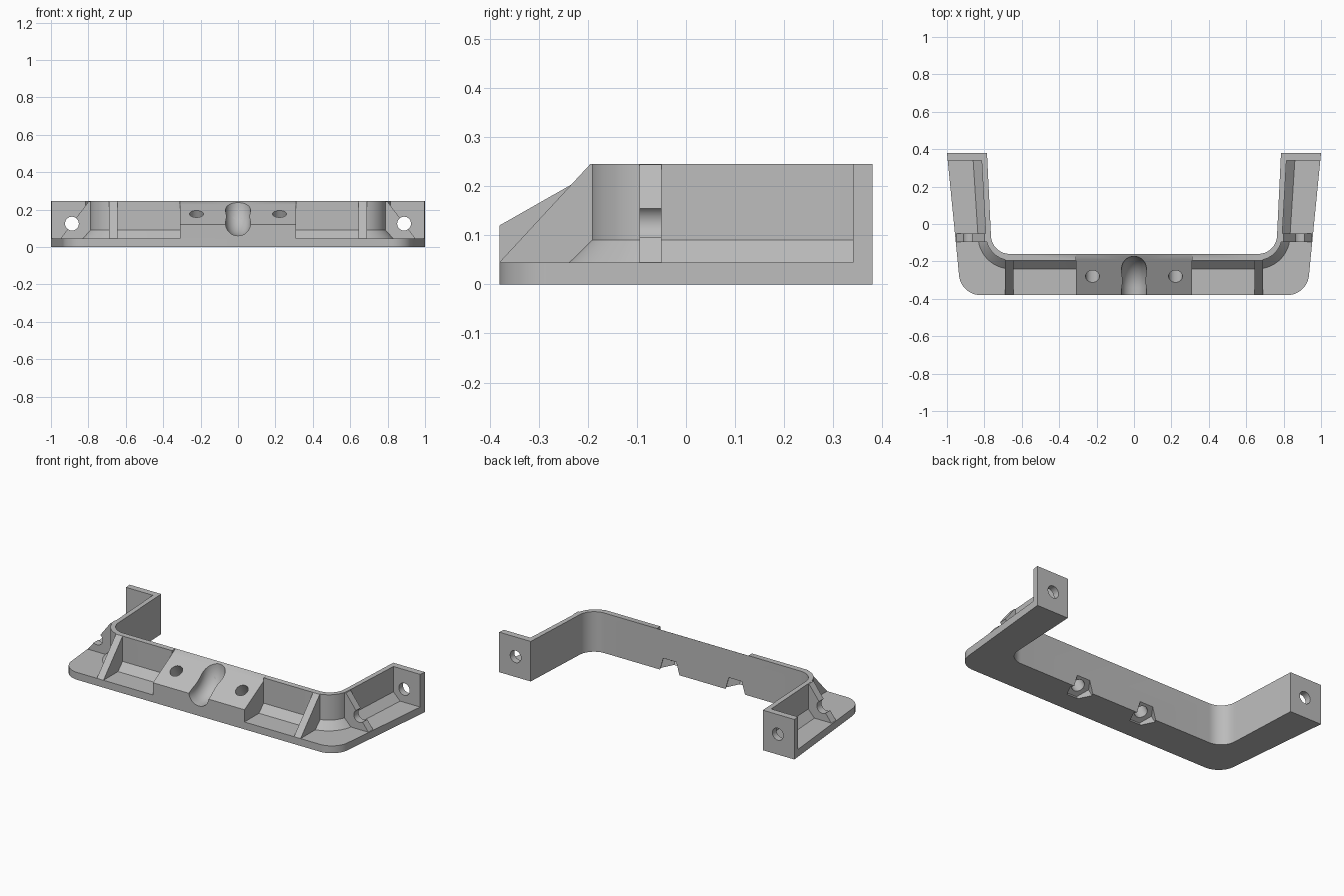
import bpy, bmesh, math
from mathutils import Vector

if "Cube" in bpy.data.objects:
    bpy.data.objects.remove(bpy.data.objects["Cube"])

gray = bpy.data.materials.new("plain_gray")
gray.use_nodes = True
COLOUR = (0.5, 0.5, 0.5, 1)
gray.diffuse_color = COLOUR
bsdf = next(n for n in gray.node_tree.nodes if n.type == 'BSDF_PRINCIPLED')
bsdf.inputs["Base Color"].default_value = COLOUR


def loft(name, rings):
    """Closed solid through a list of equal-length point rings."""
    bm = bmesh.new()
    rows = [[bm.verts.new(p) for p in ring] for ring in rings]
    n = len(rows[0])
    for a, b in zip(rows, rows[1:]):
        for i in range(n):
            j = (i + 1) % n
            bm.faces.new((a[i], a[j], b[j], b[i]))
    bm.faces.new(rows[0])
    bm.faces.new(rows[-1])
    bmesh.ops.recalc_face_normals(bm, faces=bm.faces)
    mesh = bpy.data.meshes.new(name)
    bm.to_mesh(mesh)
    bm.free()
    mesh.materials.append(gray)
    obj = bpy.data.objects.new(name, mesh)
    bpy.context.collection.objects.link(obj)
    return obj


def slab_x(name, x0, x1, profile):
    return loft(name, [[(x, y, z) for y, z in profile] for x in (x0, x1)])


def slab_y(name, y0, y1, profile):
    return loft(name, [[(x, y, z) for x, z in profile] for y in (y0, y1)])


def tube(name, stations, radius, sides):
    """Pipe whose rings lie in the plane of x and the given up vector."""
    rings = []
    for centre, up in stations:
        ring = []
        for i in range(sides):
            a = math.tau * i / sides
            ring.append(Vector(centre) + radius * (
                math.cos(a) * Vector((1, 0, 0)) + math.sin(a) * Vector(up)))
        rings.append(ring)
    return loft(name, rings)


def rail(x_end, x_corner, y_corner, radius, y_end=0.34, steps=14):
    """U-shaped path with rounded corners, from right end to left end."""
    corner = Vector((x_corner, y_corner))
    end = Vector((x_end, y_end))
    arm = (end - corner).normalized()
    across = Vector((-1, 0))
    half = arm.angle(across) / 2
    centre = corner + (arm + across).normalized() * radius / math.sin(half)
    first = corner + arm * radius / math.tan(half) - centre
    last = corner + across * radius / math.tan(half) - centre
    a0 = math.atan2(first.y, first.x)
    a1 = math.atan2(last.y, last.x)
    pts = [end]
    for i in range(steps + 1):
        a = a0 + (a1 - a0) * i / steps
        pts.append(centre + radius * Vector((math.cos(a), math.sin(a))))
    return pts + [Vector((-p.x, p.y)) for p in reversed(pts)]


# U-shaped body: base plate, chamfer and inner wall in one swept section
inner = rail(0.784, 0.76, -0.16, 0.10)
wall = rail(0.815, 0.785, -0.195, 0.135)
foot = rail(0.86, 0.823, -0.24, 0.175)
outer = rail(0.996, 0.925, -0.38, 0.115)
section = [(inner, 0), (outer, 0), (outer, 0.045), (foot, 0.045),
           (wall, 0.09), (wall, 0.245), (inner, 0.245)]
body = loft("bracket_body", [[(path[i].x, path[i].y, z) for path, z in section]
                             for i in range(len(inner))])

# Sloped centre block
block = slab_x("centre_block", -0.31, 0.31,
               [(-0.38, 0.045), (-0.38, 0.12), (-0.19, 0.228), (-0.19, 0.045)])

# End flanges and gussets on both sides
front_gussets, arm_gussets, flanges = [], [], []
for side, s in (("left", 1), ("right", -1)):
    plan = [(0.786, 0.38), (1, 0.38), (0.996, 0.34), (0.784, 0.34)]
    flanges.append(loft(side + "_end_flange",
                        [[(s * x, y, z) for x, y in plan] for z in (0, 0.245)]))
    front_gussets.append(slab_x(
        side + "_front_gusset", s * 0.645, s * 0.69,
        [(-0.18, 0.04), (-0.38, 0.04), (-0.38, 0.045), (-0.195, 0.245), (-0.18, 0.245)]))
    arm_gussets.append(slab_y(
        side + "_arm_gusset", -0.095, -0.05,
        [(s * x, z) for x, z in
         [(0.78, 0.04), (0.949, 0.04), (0.949, 0.045), (0.798, 0.244), (0.78, 0.244)]]))

# Cutters: wall top above the slope, and the bent groove
slope = slab_x("slope_cutter", -0.31, 0.31,
               [(-0.23, 0.2052), (-0.14, 0.2564), (-0.14, 0.3), (-0.23, 0.3)])
bend, low, back = 0.1, 0.127, -0.24
stations = [((0, -0.45, low), (0, 0, 1))]
for i in range(17):
    a = math.pi / 2 * i / 16
    up = Vector((0, -math.sin(a), math.cos(a)))
    stations.append((Vector((0, back - bend, low + bend)) - bend * up, up))
stations.append(((0, back, 0.4), (0, -1, 0)))
groove = tube("groove_cutter", stations, 0.067, 40)

# Cutters: slanted screw holes, nut pockets, and holes through the arm ends
up = Vector((0, 0.868, 0.496))
axis = Vector((0, 0.496, -0.868))
screws, pockets, bolts = [], [], []
for s in (1, -1):
    start = Vector((s * 0.222, -0.28, 0.177))
    screws.append(tube("screw_cutter", [(start + axis * t, up) for t in (-0.1, 0.2)], 0.037, 32))
    pockets.append(tube("nut_cutter", [(start + axis * t, up) for t in (0.148, 0.4)], 0.075, 6))
    bolts.append(tube("bolt_cutter", [((s * 0.888, y, 0.125), (0, 0, 1))
                                      for y in (-0.15, 0.5)], 0.037, 32))


def cut(obj, cutters):
    bpy.context.view_layer.objects.active = obj
    for c in cutters:
        mod = obj.modifiers.new("cut", 'BOOLEAN')
        mod.operation, mod.solver, mod.object = 'DIFFERENCE', 'EXACT', c
        bpy.ops.object.modifier_apply(modifier=mod.name)


cut(body, [slope, groove] + screws + pockets)
cut(block, [groove] + screws + pockets)
for i in range(2):
    cut(flanges[i], [bolts[i]])
    cut(arm_gussets[i], [bolts[i]])
for c in [slope, groove] + screws + pockets + bolts:
    bpy.data.objects.remove(c)

# Smooth the curved faces, keep the edges crisp
bpy.ops.object.select_all(action='DESELECT')
for obj in [body, block] + flanges + front_gussets + arm_gussets:
    obj.select_set(True)
bpy.context.view_layer.objects.active = body
bpy.ops.object.shade_smooth_by_angle(angle=math.radians(30))
